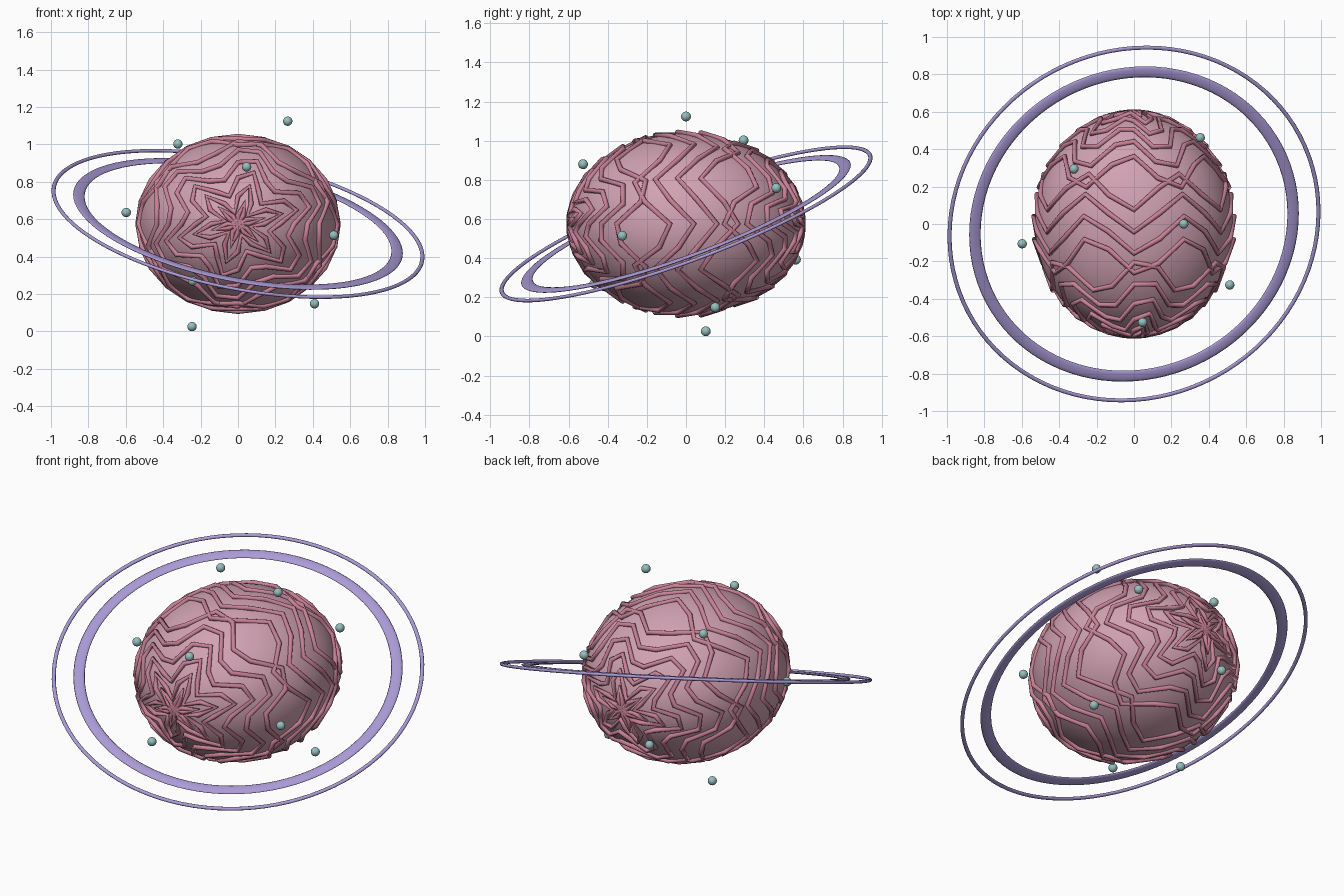
import bpy
from math import sin, cos, pi, sqrt, radians
from mathutils import Matrix, Euler

if "Cube" in bpy.data.objects:
    bpy.data.objects.remove(bpy.data.objects["Cube"], do_unlink=True)

CENTRE = (0, 0, 0.575)
RADII = (0.53, 0.592, 0.462)


def material(name, rgb):
    mat = bpy.data.materials.new(name)
    mat.use_nodes = True
    colour = (*rgb, 1)
    mat.diffuse_color = colour
    mat.node_tree.nodes["Principled BSDF"].inputs["Base Color"].default_value = colour
    return mat


pale_pink = material("pale_pink", (0.64, 0.36, 0.45))
rose = material("rose", (0.58, 0.22, 0.31))
lavender = material("lavender", (0.41, 0.33, 0.68))
teal = material("teal", (0.30, 0.52, 0.52))


def finish(name, mat):
    obj = bpy.context.object
    obj.name = name
    obj.data.materials.append(mat)
    bpy.ops.object.shade_smooth()
    return obj


# Egg-shaped body with its poles at front and back
bpy.ops.mesh.primitive_uv_sphere_add(segments=64, ring_count=32, radius=1, location=CENTRE)
body = finish("body", pale_pink)
body.data.transform(Matrix.Rotation(pi / 2, 4, "X"))
body.data.transform(Matrix.Diagonal((*RADII, 1)))

# Zigzag ridges looping round the front-to-back axis
LOOPS, STEPS, WAVES = 16, 24, 6
ridges = bpy.data.curves.new("ridges", "CURVE")
ridges.dimensions = "3D"
ridges.bevel_depth = 0.014
ridges.bevel_resolution = 2
for i in range(LOOPS):
    polar = pi * (i + 0.5) / LOOPS
    middle = LOOPS * 0.36 < i + 0.5 < LOOPS * 0.64
    swing = -0.17 if middle else 0.17
    spline = ridges.splines.new("POLY")
    spline.points.add(STEPS - 1)
    spline.use_cyclic_u = True
    for j, point in enumerate(spline.points):
        turn = 2 * pi * j / STEPS
        tilt = polar + swing * cos(WAVES * turn + 0.2 * (i - LOOPS / 2))
        direction = (sin(tilt) * sin(turn), -cos(tilt), sin(tilt) * cos(turn))
        point.co = (*(d * (r + 0.007) for d, r in zip(direction, RADII)), 1)
ridge_obj = bpy.data.objects.new("ridges", ridges)
ridge_obj.location = CENTRE
bpy.context.collection.objects.link(ridge_obj)
ridges.materials.append(rose)

# Two tilted rings, the inner one broad and flat
for name, major, minor, flat in (("inner_ring", 0.866, 0.031, 0.25),
                                 ("outer_ring", 1.004, 0.011, 0.8)):
    bpy.ops.mesh.primitive_torus_add(major_radius=major, minor_radius=minor,
                                     major_segments=96, minor_segments=12,
                                     location=CENTRE, rotation=Euler((0.35, 0.2, 0)))
    ring = finish(name, lavender)
    ring.data.transform(Matrix.Diagonal((1, 1, flat, 1)))

# Small beads floating on an evenly spread spiral
BEADS = 10
for i in range(BEADS):
    height = 1 - 2 * (i + 0.5) / BEADS
    reach = sqrt(1 - height * height)
    turn = i * radians(137.508)
    offset = (reach * cos(turn), reach * sin(turn), height)
    bpy.ops.mesh.primitive_uv_sphere_add(
        segments=16, ring_count=10, radius=0.025,
        location=[c + 0.61 * o for c, o in zip(CENTRE, offset)])
    finish(f"bead_{i + 1}", teal)
